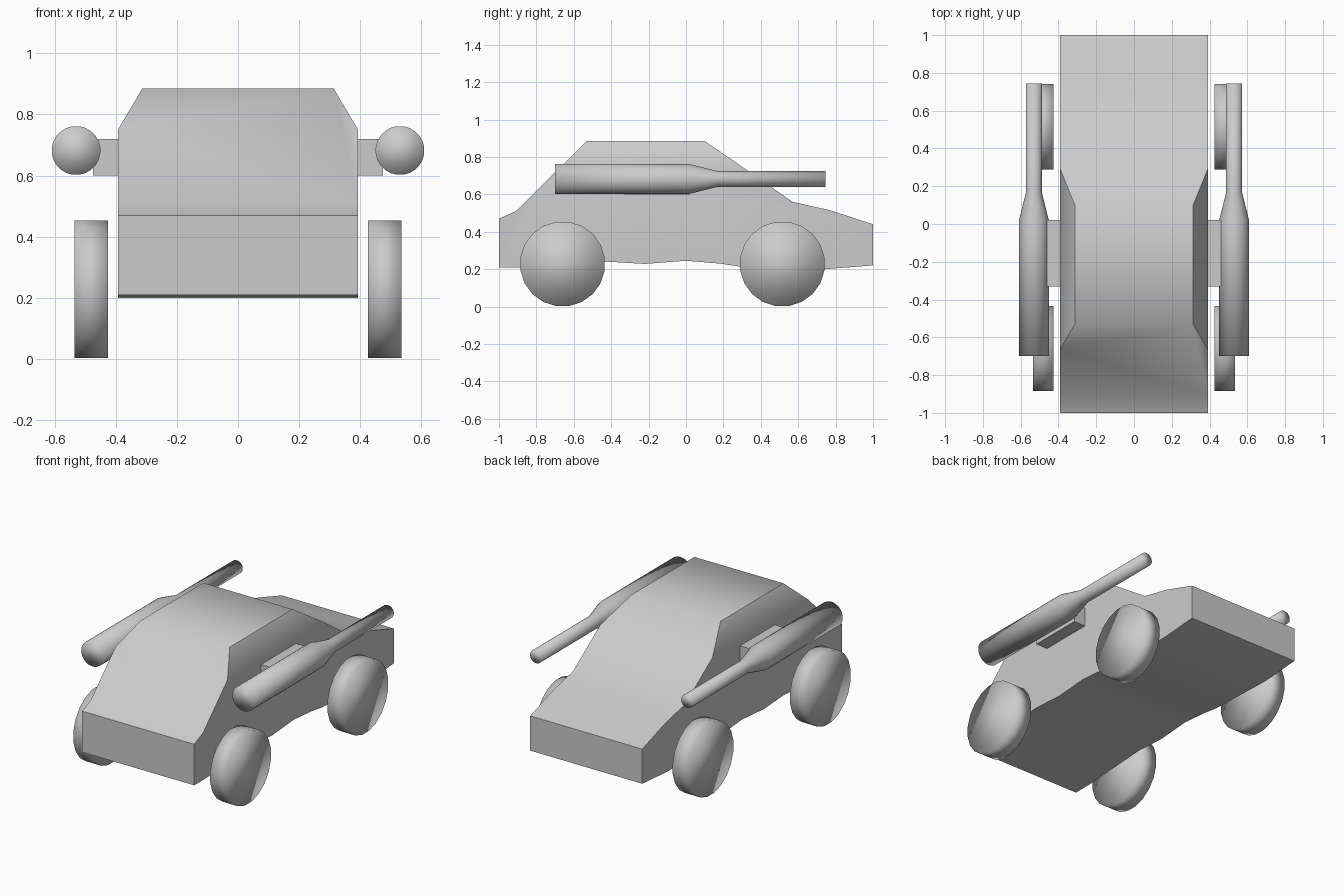
import bpy, bmesh, math
from mathutils import Vector, Matrix

cube = bpy.data.objects.get("Cube")
if cube:
    bpy.data.objects.remove(cube)

GREY = (0.6, 0.6, 0.6, 1)
grey = bpy.data.materials.new("plain grey")
grey.use_nodes = True
grey.diffuse_color = GREY
grey.node_tree.nodes["Principled BSDF"].inputs["Base Color"].default_value = GREY


def finish(bm, name, angle):
    """Turn a bmesh into a shaded, coloured object."""
    bmesh.ops.recalc_face_normals(bm, faces=bm.faces[:])
    mesh = bpy.data.meshes.new(name)
    bm.to_mesh(mesh)
    bm.free()
    mesh.materials.append(grey)
    ob = bpy.data.objects.new(name, mesh)
    bpy.context.collection.objects.link(ob)
    bpy.ops.object.select_all(action='DESELECT')
    ob.select_set(True)
    bpy.context.view_layer.objects.active = ob
    bpy.ops.object.shade_smooth_by_angle(angle=math.radians(angle))
    return ob


def lathe(name, axis, rings, centre, sides, angle):
    """Capped round solid from (position, radius) rings along an axis."""
    bm = bmesh.new()
    loops = []
    for pos, r in rings:
        loop = []
        for i in range(sides):
            a = math.tau * (i + 0.5) / sides
            u, v = r * math.cos(a), r * math.sin(a)
            p = (pos, u, v) if axis == 'x' else (u, pos, v)
            loop.append(bm.verts.new(Vector(p) + Vector(centre)))
        loops.append(loop)
    for a, b in zip(loops, loops[1:]):
        for i in range(sides):
            j = (i + 1) % sides
            bm.faces.new((a[i], a[j], b[j], b[i]))
    bm.faces.new(loops[0])
    bm.faces.new(loops[-1])
    return finish(bm, name, angle)


# Body: side profile swept across the width
HALF = 0.393
top = [(-1, .47), (-.91, .51), (-.53, .885), (.1, .885),
       (.34, .72), (.57, .56), (.77, .515), (1, .44)]
under = [(1, .22), (.74, .2), (.28, .215), (.18, .23), (0, .245),
         (-.22, .228), (-.42, .24), (-.66, .225), (-.88, .21), (-1, .21)]
bm = bmesh.new()
side = bm.faces.new([bm.verts.new((-HALF, y, z)) for y, z in top + under])
swept = bmesh.ops.extrude_face_region(bm, geom=[side])
bmesh.ops.translate(bm, vec=(2 * HALF, 0, 0),
                    verts=[g for g in swept["geom"] if isinstance(g, bmesh.types.BMVert)])

# Sloping cabin sides
for s in (-1, 1):
    cut = bmesh.ops.bisect_plane(
        bm, geom=bm.verts[:] + bm.edges[:] + bm.faces[:],
        plane_co=(s * HALF, 0, 0.75), plane_no=Vector((s * 0.135, 0, 0.08)).normalized(),
        clear_outer=True)
    rim = [g for g in cut["geom_cut"] if isinstance(g, bmesh.types.BMEdge)]
    bmesh.ops.holes_fill(bm, edges=rim, sides=0)
finish(bm, "body", 50)

for s, label in ((1, "left"), (-1, "right")):
    # Wheels
    for y, end in ((-.66, "front"), (.515, "rear")):
        lathe(f"{end}_{label}_wheel", 'x', [(-.055, .228), (.055, .228)],
              (s * .48, y, .228), 20, 180)

    # Side pod narrowing into a rear tube
    lathe(f"{label}_pod", 'y', [(-.7, .08), (.02, .08), (.17, .042), (.745, .042)],
          (s * .53, 0, .682), 24, 180)

    # Bracket between body and pod
    bm = bmesh.new()
    bmesh.ops.create_cube(bm, size=1, matrix=Matrix.Translation((s * .425, -.155, .66))
                          @ Matrix.Diagonal((.1, .35, .12, 1)))
    finish(bm, f"{label}_bracket", 30)
